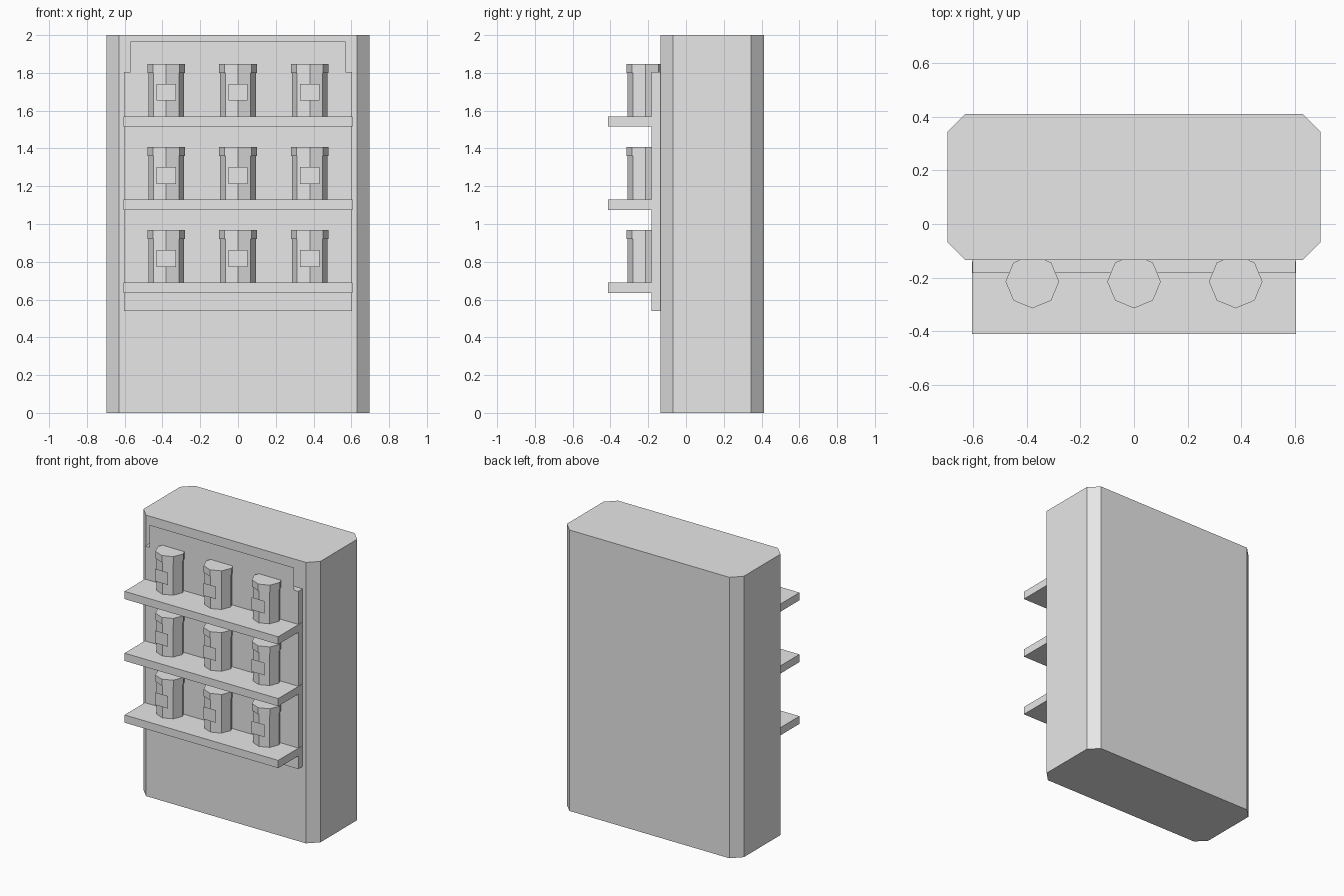
import bpy, bmesh, math
from mathutils import Matrix

if "Cube" in bpy.data.objects:
    bpy.data.objects.remove(bpy.data.objects["Cube"])

grey = bpy.data.materials.new("plain grey")
grey.diffuse_color = (0.8, 0.8, 0.8, 1)
grey.use_nodes = True
grey.node_tree.nodes["Principled BSDF"].inputs["Base Color"].default_value = grey.diffuse_color


def finish(name, bm):
    mesh = bpy.data.meshes.new(name)
    bm.to_mesh(mesh)
    bm.free()
    mesh.materials.append(grey)
    obj = bpy.data.objects.new(name, mesh)
    bpy.context.collection.objects.link(obj)
    return obj


def box(name, x, y, z, chamfer=0):
    """Box from (min, max) ranges, optionally with chamfered upright edges."""
    bm = bmesh.new()
    size = [r[1] - r[0] for r in (x, y, z)]
    mid = [(r[1] + r[0]) / 2 for r in (x, y, z)]
    bmesh.ops.create_cube(bm, size=1, matrix=Matrix.Translation(mid) @ Matrix.Diagonal((*size, 1)))
    if chamfer:
        upright = [e for e in bm.edges
                   if abs(e.verts[0].co.z - e.verts[1].co.z) > size[2] / 2]
        bmesh.ops.bevel(bm, geom=upright, offset=chamfer, segments=1, affect='EDGES')
    return finish(name, bm)


def sheet(name, x, y, z):
    """Paper-thin upright rectangle facing the front."""
    bm = bmesh.new()
    bm.faces.new([bm.verts.new(p) for p in
                  ((x[0], y, z[0]), (x[1], y, z[0]), (x[1], y, z[1]), (x[0], y, z[1]))])
    return finish(name, bm)


def octagon(name, x, y, z, radius):
    """Eight-sided prism with a corner pointing to the front."""
    bm = bmesh.new()
    ring = [bm.verts.new((x + radius * math.cos(i * math.pi / 4),
                          y + radius * math.sin(i * math.pi / 4), z[0])) for i in range(8)]
    base = bm.faces.new(ring)
    top = bmesh.ops.extrude_face_region(bm, geom=[base])
    for v in top["geom"]:
        if isinstance(v, bmesh.types.BMVert):
            v.co.z = z[1]
    bmesh.ops.recalc_face_normals(bm, faces=bm.faces)
    return finish(name, bm)


# Cabinet, backing panel and the thin header sheet above it
box("cabinet", (-0.697, 0.697), (-0.135, 0.412), (0, 2), chamfer=0.067)
box("back_panel", (-0.603, 0.603), (-0.183, -0.13), (0.54, 1.805))
sheet("header_sheet", (-0.57, 0.57), -0.183, (1.805, 1.965))

# Shelves, each with three labelled jars
for row, top in enumerate((0.69, 1.13, 1.57), 1):
    box(f"shelf_{row}", (-0.605, 0.605), (-0.412, -0.14), (top - 0.055, top))
    for col, x in enumerate((-0.38, 0, 0.38), 1):
        tag = f"{row}_{col}"
        octagon(f"jar_{tag}", x, -0.215, (top, top + 0.23), 0.094)
        octagon(f"jar_lid_{tag}", x, -0.215, (top + 0.23, top + 0.278), 0.1)
        sheet(f"jar_label_{tag}", (x - 0.051, x + 0.051), -0.318, (top + 0.083, top + 0.172))
